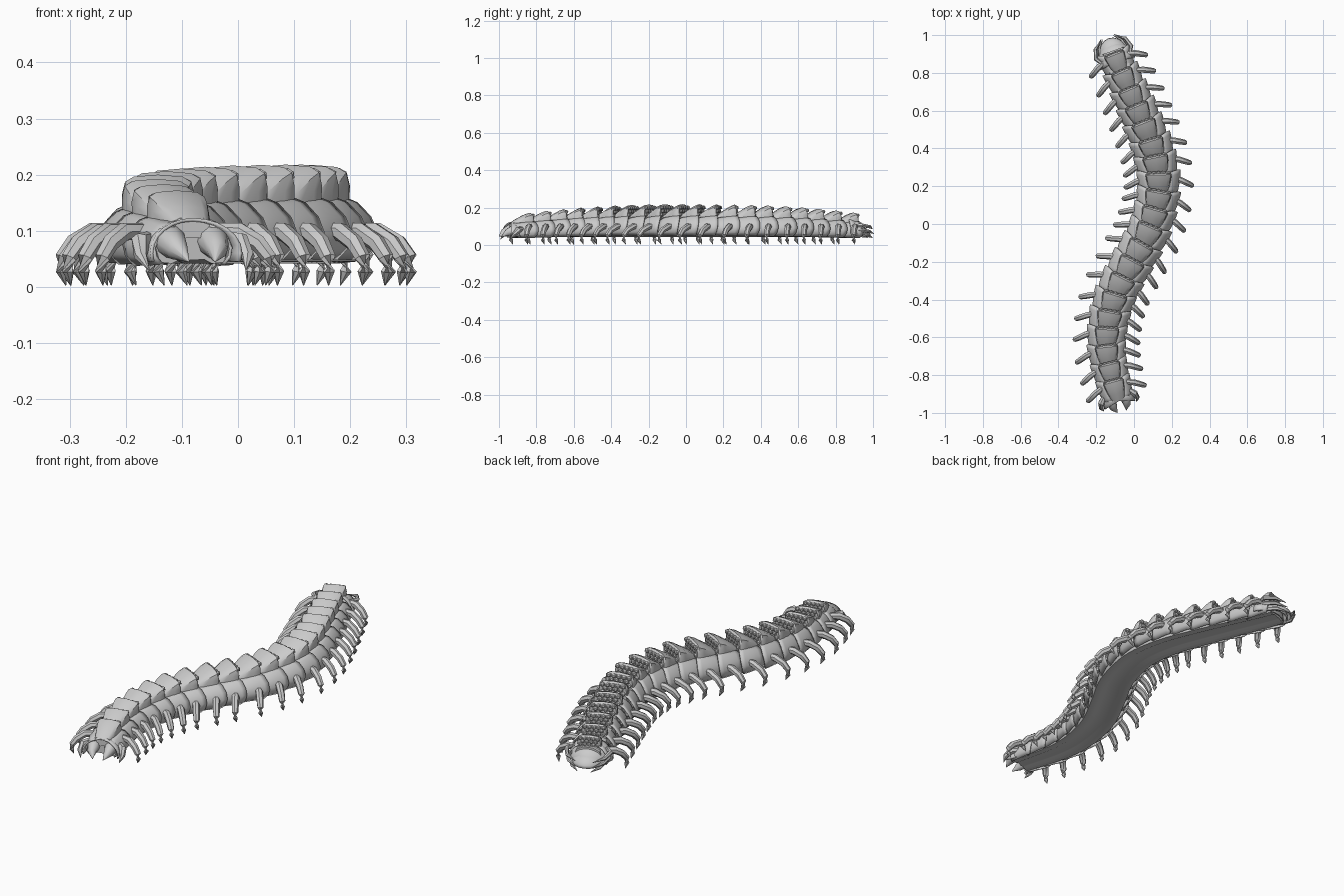
import bpy, bmesh, math
from mathutils import Vector, Matrix

if "Cube" in bpy.data.objects:
    bpy.data.objects.remove(bpy.data.objects["Cube"])

grey = bpy.data.materials.new("shell grey")
grey.use_nodes = True
grey.diffuse_color = (0.6, 0.6, 0.6, 1)
grey.node_tree.nodes["Principled BSDF"].inputs["Base Color"].default_value = (0.6, 0.6, 0.6, 1)

# Winding centre line of the body, from the front end to the back end
PATH = [Vector(p) for p in ((-.06, -1.0), (-.10, -.87), (-.14, -.7), (-.14, -.55), (-.10, -.38),
                            (-.01, -.2), (.08, -.03), (.13, .18), (.11, .36), (.05, .53),
                            (-.03, .72), (-.09, .86), (-.14, 1.0))]


def spline(t):
    """Catmull-Rom point on the centre line, t from 0 to 1."""
    n = len(PATH) - 1
    i = min(int(t * n), n - 1)
    f = t * n - i
    a, b, c, d = (PATH[max(0, min(n, i + k))] for k in (-1, 0, 1, 2))
    return .5 * (2 * b + (c - a) * f + (2 * a - 5 * b + 4 * c - d) * f * f
                 + (3 * b - a - 3 * c + d) * f ** 3)


SAMPLES = [spline(i / 400) for i in range(401)]


def frame(y):
    """Local axes (side, along, up) at the centre line point with this y."""
    i = min(range(5, 396), key=lambda k: abs(SAMPLES[k].y - y))
    d = (SAMPLES[i + 5] - SAMPLES[i - 5]).normalized()
    p = SAMPLES[i]
    return Matrix(((d.y, d.x, 0, p.x), (-d.x, d.y, 0, p.y), (0, 0, 1, 0), (0, 0, 0, 1)))


def size(y):
    """Plates shrink towards both ends."""
    return 1 - .3 * abs(y) ** 2.5


def loft(bm, rings, m, closed=True, caps=True):
    rows = [[bm.verts.new(m @ Vector(p)) for p in ring] for ring in rings]
    n = len(rows[0])
    for a, b in zip(rows, rows[1:]):
        for i in range(n if closed else n - 1):
            j = (i + 1) % n
            bm.faces.new((a[i], a[j], b[j], b[i]))
    if closed and caps:
        bm.faces.new(rows[0][::-1])
        bm.faces.new(rows[-1])


def horn(bm, points, radii, m, sides=7):
    """Tapering limb along a bent path."""
    pts = [Vector(p) for p in points]
    rings = []
    for i, p in enumerate(pts):
        d = (pts[min(i + 1, len(pts) - 1)] - pts[max(i - 1, 0)]).normalized()
        q = d.to_track_quat('Z', 'Y')
        rings.append([p + q @ Vector((radii[i] * math.cos(a), radii[i] * math.sin(a), 0))
                      for a in (k * math.tau / sides for k in range(sides))])
    loft(bm, rings, m)


def finish(bm, name, angle=40, thick=0):
    bmesh.ops.recalc_face_normals(bm, faces=bm.faces)
    me = bpy.data.meshes.new(name)
    bm.to_mesh(me)
    bm.free()
    me.shade_smooth()
    me.set_sharp_from_angle(angle=math.radians(angle))
    me.materials.append(grey)
    ob = bpy.data.objects.new(name, me)
    bpy.context.collection.objects.link(ob)
    if thick:
        mod = ob.modifiers.new("thickness", 'SOLIDIFY')
        mod.thickness = thick
        mod.offset = 0
    return ob


COUNT = 20
STATIONS = [-.87 + i * 1.73 / (COUNT - 1) for i in range(COUNT)]

# Body core with a grooved belly
core = bmesh.new()
HALF = [(0, .05), (.03, .052), (.05, .042), (.08, .045), (.09, .08), (.07, .13), (.03, .15)]
section = HALF + [(-u, w) for u, w in HALF[:0:-1]]
rings = []
for i in range(61):
    y = -.93 + i * 1.85 / 60
    m, s = frame(y), size(y)
    rings.append([m @ Vector((u * s, 0, .04 + (w - .04) * s)) for u, w in section])
loft(core, rings, Matrix())
finish(core, "body_core")

# Dorsal plates: wedges that rise towards the back, with a pebbled back face
plates, pebbles = bmesh.new(), bmesh.new()
for y in STATIONS:
    m, s = frame(y), size(y)
    rings = []
    for v, hw, top in ((-.068, .042, .152), (-.03, .054, .18), (.01, .064, .205), (.036, .068, .216),
                       (.044, .064, .208)):
        side = [(hw, .11), (hw * 1.03, top - .035), (hw * .95, top - .012), (hw * .7, top - .002)]
        prof = side + [(0, top + .002)] + [(-u, w) for u, w in side[::-1]]
        rings.append([(u * s, v, w * s) for u, w in prof])
    loft(plates, rings, m)
    for row in range(4):
        n = 5 - row % 2
        for k in range(n):
            at = Vector(((k - (n - 1) / 2) * .025 * s, .046 - .002 * row, (.2 - row * .019) * s))
            bmesh.ops.create_icosphere(pebbles, subdivisions=1, radius=.0145 * s,
                                       matrix=m @ Matrix.Translation(at) @ Matrix.Diagonal((1, .8, .85, 1)))
finish(plates, "dorsal_plates")
finish(pebbles, "back_pebbles", 20)

# Side plates: overlapping flared shields on both flanks
shields = bmesh.new()
SHIELD = [(.05, .158), (.078, .146), (.1, .122), (.112, .095), (.108, .07), (.092, .05)]
for y in STATIONS:
    m, s = frame(y), size(y)
    for sign in (1, -1):
        rings = []
        for v, grow in ((-.07, .8), (-.04, .9), (0, .98), (.03, 1.02), (.052, 1.03)):
            ring = []
            for k, (u, w) in enumerate(SHIELD):
                bulge = math.sin(math.pi * (k + .3) / 5.6)
                along = v + (.022 * bulge - .012 if v > .02 else 0)
                ring.append((sign * u * s * grow, along, (.06 + (w - .06) * grow) * s))
            rings.append(ring)
        loft(shields, rings, m, closed=False)
finish(shields, "side_plates", 50, .006)

# Legs: one clawed pair under each plate, swept towards the front
legs = bmesh.new()
for y in STATIONS:
    m, s = frame(y), .45 + .55 * size(y)
    for sign in (1, -1):
        path = ((.075, .02, .1), (.12, .004, .098), (.155, -.014, .078), (.175, -.024, .052),
                (.177, -.024, .028), (.17, -.014, .003))
        horn(legs, [(sign * u * s, v, w) for u, v, w in path],
             (.014, .017, .016, .014, .011, .001), m)
finish(legs, "legs")

# Front end: two big fangs, a flared collar and outer blades
m = frame(-.9)
fangs = bmesh.new()
for sign in (1, -1):
    horn(fangs, [(sign * .036, .02, .085), (sign * .04, -.03, .082), (sign * .036, -.07, .065),
                 (sign * .024, -.098, .045)], (.026, .03, .019, .001), m, 10)
    horn(fangs, [(sign * .07, .0, .085), (sign * .092, -.025, .08), (sign * .1, -.05, .055),
                 (sign * .09, -.07, .03)], (.014, .018, .012, .001), m)
finish(fangs, "front_fangs")

collar = bmesh.new()
rings = []
for v, r in ((.03, .072), (-.01, .08), (-.04, .083)):
    rings.append([(r * math.cos(a), v - .022 * abs(math.cos(a)), .06 + r * .72 * math.sin(a))
                  for a in (math.radians(-15 + 15 * k) for k in range(15))])
loft(collar, rings, m, closed=False)
finish(collar, "front_collar", 50, .006)

# Back end: nested rounded hoods and curved feelers
m = frame(.88)
hoods = bmesh.new()
for start, reach, wide, high in ((-.02, .075, .098, .145), (0, .082, .088, .122), (.02, .088, .074, .098)):
    rings = []
    for k in range(6):
        e = math.radians(k * 15)
        rings.append([(wide * math.cos(a) * math.cos(e), start + reach * math.sin(a) * math.cos(e),
                       .05 + (high - .05) * math.sin(e))
                      for a in (math.radians(-10 + 20 * j) for j in range(11))])
    loft(hoods, rings, m, closed=False)
finish(hoods, "back_hoods", 50, .006)

feelers = bmesh.new()
for sign in (1, -1):
    for out, z, tip in ((.1, .105, .112), (.092, .08, .12), (.075, .058, .115)):
        horn(feelers, [(sign * out * .75, -.01, z), (sign * out, .03, z), (sign * out * .85, .08, z - .008),
                       (sign * out * .4, tip, z - .02)], (.008, .011, .009, .001), m, 6)
finish(feelers, "back_feelers")
